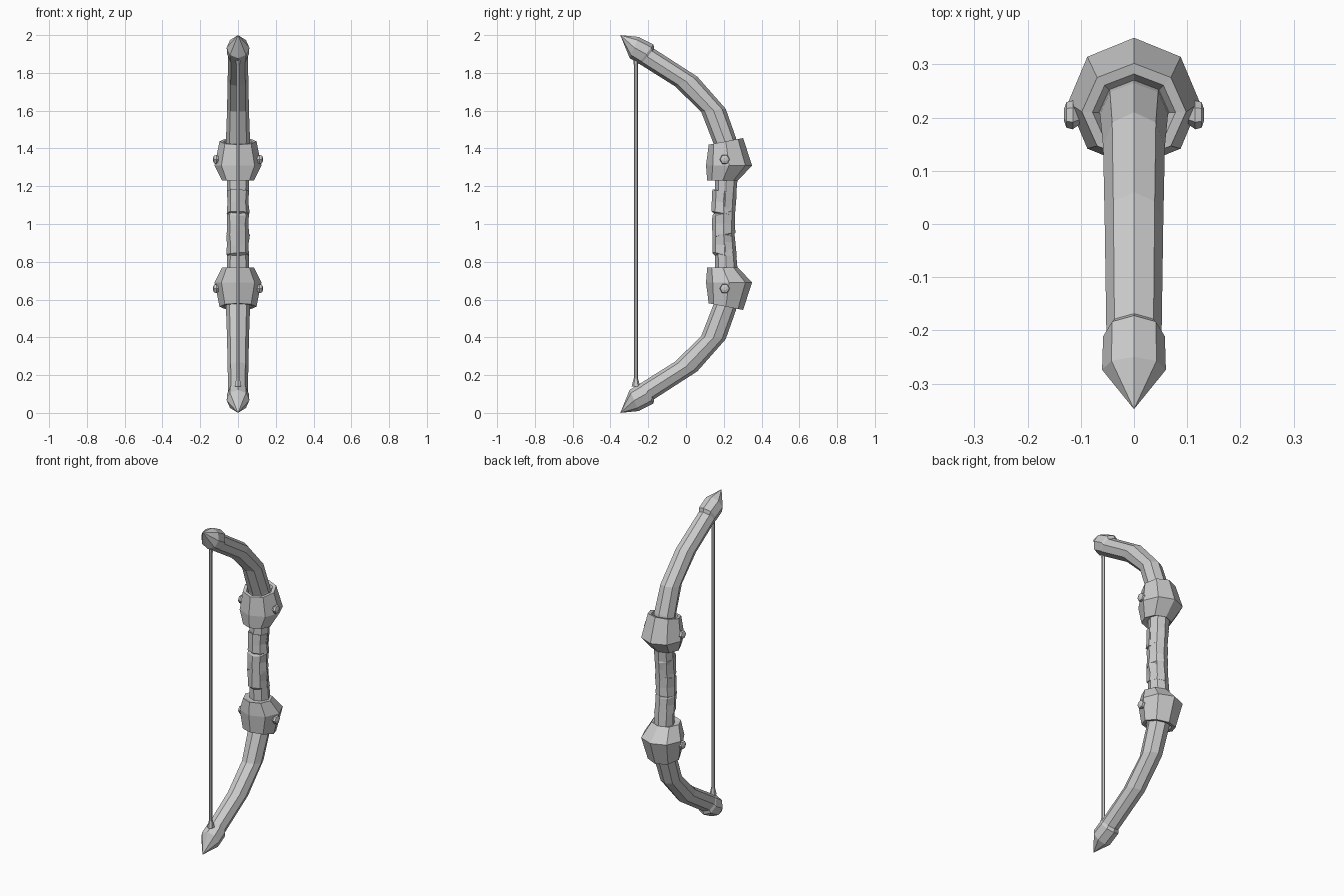
import bpy, bmesh, math, random
from mathutils import Vector

if "Cube" in bpy.data.objects:
    bpy.data.objects.remove(bpy.data.objects["Cube"])

random.seed(4)
MID = 1.0  # height of the symmetry plane


def loft(name, rings, sides=8, mirror=True, jitter=0.0):
    """Skin rings given as (outer y, outer z, inner y, inner z, half width in x)."""
    bm = bmesh.new()
    loops = []
    for oy, oz, iy, iz, w in rings:
        outer, inner = Vector((0, oy, oz - MID)), Vector((0, iy, iz - MID))
        c, a = (outer + inner) / 2, (outer - inner) / 2
        loop = []
        for i in range(sides):
            t = math.tau * i / sides
            j = Vector([random.uniform(-jitter, jitter) for _ in range(3)])
            loop.append(bm.verts.new(c + a * math.cos(t) + Vector((w * math.sin(t), 0, 0)) + j))
        loops.append(loop)
    for lo, hi in zip(loops, loops[1:]):
        for i in range(sides):
            k = (i + 1) % sides
            bm.faces.new((lo[i], lo[k], hi[k], hi[i]))
    bm.faces.new(loops[0])
    bm.faces.new(loops[-1])
    bmesh.ops.remove_doubles(bm, verts=bm.verts, dist=0.0005)
    return finish(name, bm, mirror)


def finish(name, bm, mirror, axes=(False, False, True)):
    bmesh.ops.recalc_face_normals(bm, faces=bm.faces)
    mesh = bpy.data.meshes.new(name)
    bm.to_mesh(mesh)
    bm.free()
    ob = bpy.data.objects.new(name, mesh)
    ob.location.z = MID
    bpy.context.collection.objects.link(ob)
    if mirror:
        mod = ob.modifiers.new("mirror", 'MIRROR')
        mod.use_axis = axes
        mod.use_mirror_merge = False
    return ob


# Curved limbs
loft("limbs", [
    (0.275, 1.40, 0.150, 1.38, 0.066),
    (0.265, 1.455, 0.148, 1.42, 0.064),
    (0.210, 1.61, 0.080, 1.595, 0.058),
    (0.060, 1.78, -0.060, 1.73, 0.055),
    (-0.165, 1.925, -0.235, 1.84, 0.052),
    (-0.220, 1.955, -0.280, 1.87, 0.050),
])

# Pointed limb tips
loft("limb_tips", [
    (-0.168, 1.925, -0.235, 1.842, 0.050),
    (-0.172, 1.950, -0.250, 1.848, 0.058),
    (-0.250, 1.990, -0.298, 1.878, 0.060),
    (-0.348, 2.000, -0.348, 2.000, 0.0),
])

# Faceted collars with a recessed rim
loft("collars", [
    (0.262, 1.235, 0.135, 1.235, 0.062),
    (0.275, 1.230, 0.112, 1.230, 0.085),
    (0.350, 1.310, 0.106, 1.310, 0.124),
    (0.302, 1.455, 0.120, 1.420, 0.098),
    (0.282, 1.450, 0.138, 1.422, 0.078),
    (0.270, 1.425, 0.150, 1.400, 0.066),
])

# Handle core
loft("handle_core", [
    (0.274, 1.25, 0.155, 1.25, 0.060),
    (0.252, 1.00, 0.152, 1.00, 0.052),
    (0.274, 0.75, 0.155, 0.75, 0.060),
], mirror=False)

# Uneven leather wrap bands on the handle
for n, (z0, z1, tilt) in enumerate([(0.83, 0.95, 0.012), (0.935, 1.065, -0.014), (1.05, 1.18, 0.012)]):
    def back(z):
        return 0.258 + 0.4 * (z - MID) ** 2
    zm = (z0 + z1) / 2
    loft("grip_wrap_%d" % (n + 1), [
        (back(z0) - 0.008, z0, 0.150, z0 + 0.004, 0.051),
        (back(z0), z0 + 0.008 - tilt, 0.138, z0 + 0.008 + tilt, 0.060),
        (back(zm), zm, 0.137, zm, 0.057),
        (back(z1), z1 - 0.008 - tilt, 0.137, z1 - 0.008 + tilt, 0.061),
        (back(z1) - 0.008, z1, 0.150, z1 - 0.004, 0.051),
    ], mirror=False, jitter=0.003)

# Studs on both sides of each collar
bm = bmesh.new()
loops = []
for x, r in [(0.10, 0.016), (0.115, 0.027), (0.127, 0.024), (0.132, 0.010)]:
    loops.append([bm.verts.new((x, 0.205 + r * math.cos(math.tau * i / 6),
                                1.342 - MID + r * math.sin(math.tau * i / 6))) for i in range(6)])
for lo, hi in zip(loops, loops[1:]):
    for i in range(6):
        bm.faces.new((lo[i], lo[(i + 1) % 6], hi[(i + 1) % 6], hi[i]))
bm.faces.new(loops[0])
bm.faces.new(loops[-1])
finish("collar_studs", bm, True, (True, False, True))

# Bowstring with flared ends
loft("bowstring", [
    (-0.242, 0.14, -0.288, 0.14, 0.020),
    (-0.255, 0.185, -0.276, 0.185, 0.010),
    (-0.255, 1.84, -0.276, 1.84, 0.010),
    (-0.250, 1.87, -0.280, 1.87, 0.012),
], sides=6, mirror=False)
